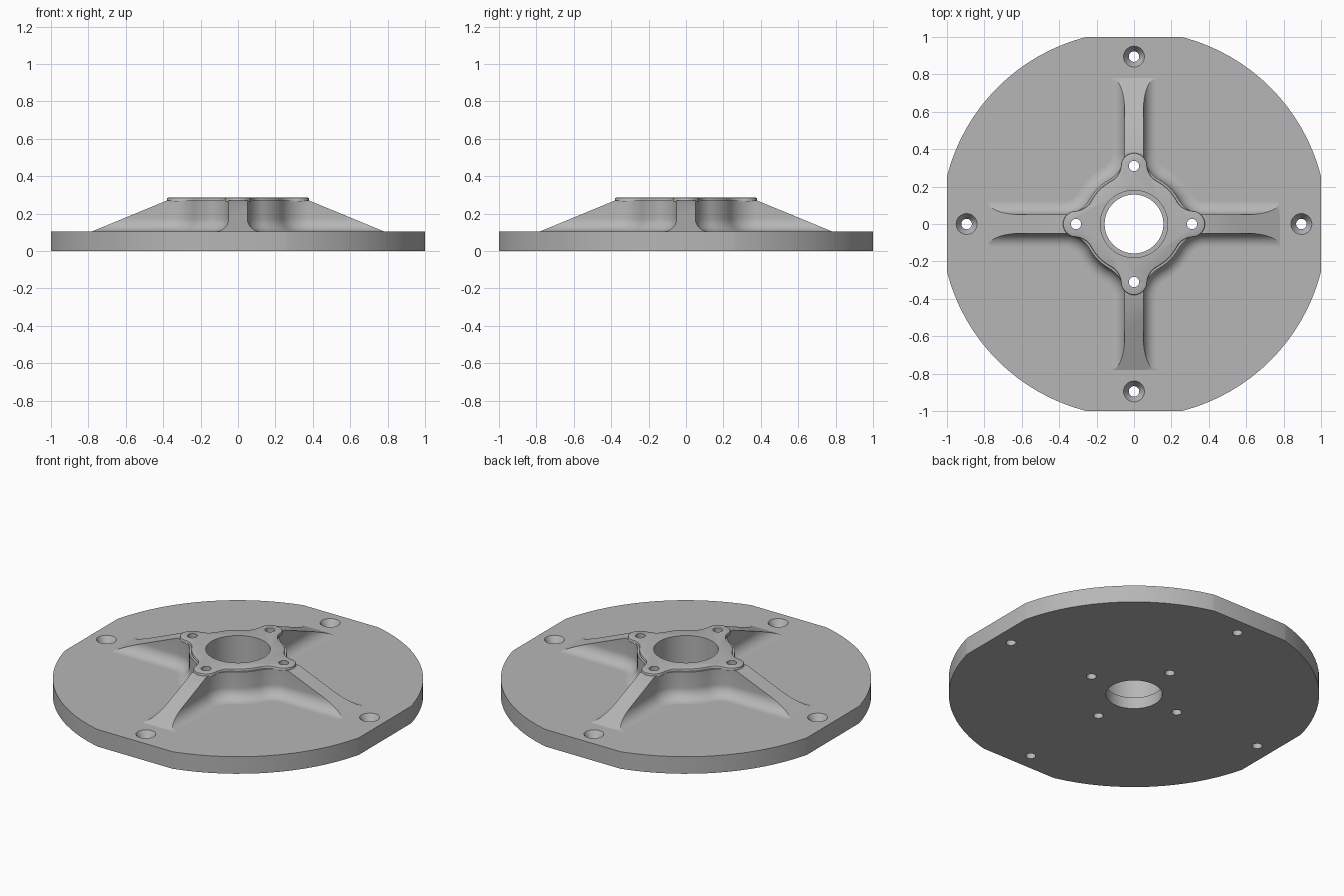
import bpy
import bmesh
from math import sin, cos, pi, tau, sqrt, atan2
from mathutils import Vector, Matrix

if "Cube" in bpy.data.objects:
    bpy.data.objects.remove(bpy.data.objects["Cube"])

grey = bpy.data.materials.new("machined_grey")
grey.use_nodes = True
colour = (0.47, 0.47, 0.47, 1)
grey.diffuse_color = colour
grey.node_tree.nodes["Principled BSDF"].inputs["Base Color"].default_value = colour

PLATE_TOP = 0.105
BODY_TOP = 0.27
HUB_TOP = 0.285
FILLET = 0.07
LOBE_AT, LOBE_R = 0.31, 0.07


def loft(bm, rings):
    """Skin a stack of equal closed rings and cap both ends."""
    rows = [[bm.verts.new(p) for p in ring] for ring in rings]
    n = len(rows[0])
    for a, b in zip(rows, rows[1:]):
        for i in range(n):
            j = (i + 1) % n
            bm.faces.new((a[i], a[j], b[j], b[i]))
    bm.faces.new(rows[0][::-1])
    bm.faces.new(rows[-1])


def lathe(bm, profile, at=(0, 0), steps=32):
    """Turn a (radius, z) profile about a vertical axis."""
    angles = [tau * i / steps for i in range(steps)]
    loft(bm, [[(at[0] + r * cos(a), at[1] + r * sin(a), z) for a in angles]
              for r, z in profile])


def trim(bm, point, normal):
    """Cut with the same plane on all four sides."""
    for k in range(4):
        turn = Matrix.Rotation(k * pi / 2, 3, 'Z')
        bmesh.ops.bisect_plane(bm, geom=bm.verts[:] + bm.edges[:] + bm.faces[:],
                               plane_co=turn @ Vector(point),
                               plane_no=turn @ Vector(normal), clear_outer=True)
        bmesh.ops.holes_fill(bm, edges=[e for e in bm.edges if e.is_boundary])


def make(name, bm):
    bmesh.ops.recalc_face_normals(bm, faces=bm.faces)
    mesh = bpy.data.meshes.new(name)
    bm.to_mesh(mesh)
    bm.free()
    mesh.materials.append(grey)
    ob = bpy.data.objects.new(name, mesh)
    bpy.context.collection.objects.link(ob)
    return ob


def arc(cx, cy, r, a0, a1, n, side=1):
    """Arc as (point, outward normal) pairs; side -1 is a concave arc."""
    out = []
    for i in range(n + 1):
        a = a0 + (a1 - a0) * i / n
        d = Vector((cos(a), sin(a)))
        out.append((Vector((cx, cy)) + d * r, d * side))
    return out


def four_fold(half):
    """Mirror a half quadrant about the diagonal and repeat it four times."""
    quadrant = half + [(p.yx, n.yx) for p, n in half[-2::-1]]
    return [(Matrix.Rotation(k * pi / 2, 2) @ p, Matrix.Rotation(k * pi / 2, 2) @ n)
            for k in range(4) for p, n in quadrant]


def ring(outline, offset, z):
    return [(*(p + n * offset), z) for p, n in outline]


# Round base plate with four flats
bm = bmesh.new()
lathe(bm, [(1.032, 0), (1.032, PLATE_TOP)], steps=96)
trim(bm, (1, 0, 0), (1, 0, 0))
base_plate = make("base_plate", bm)

# Hub body with four sloping ribs and a filleted foot
half_width, core, sweep = 0.05, 0.272, 0.16
py = half_width + sweep
px = sqrt((core + sweep) ** 2 - py ** 2)
tilt = atan2(py, px)
half = [(Vector((0.9 + (px - 0.9) * i / 8, half_width)), Vector((0, 1)))
        for i in range(8)]
half += arc(px, py, sweep, 1.5 * pi, pi + tilt, 12, -1)
half += arc(0, 0, core, tilt, pi / 4, 4)[1:]
body_outline = four_fold(half)
levels = [(FILLET, PLATE_TOP - 0.015)]
for i in range(11):
    a = pi / 2 * i / 10
    levels.append((FILLET * (1 - sin(a)), PLATE_TOP + FILLET * (1 - cos(a))))
levels.append((0, BODY_TOP))
bm = bmesh.new()
loft(bm, [ring(body_outline, d, z) for d, z in levels])
trim(bm, (0.38, 0, BODY_TOP), (BODY_TOP - PLATE_TOP, 0, 0.4))
ribbed_hub = make("ribbed_hub", bm)

# Thin mounting pad with four lobes
core, sweep = 0.26, 0.1
reach, gap = core + sweep, LOBE_R + sweep
px = (reach ** 2 + LOBE_AT ** 2 - gap ** 2) / (2 * LOBE_AT)
py = sqrt(reach ** 2 - px ** 2)
lobe_end = atan2(py, px - LOBE_AT)
tilt = atan2(py, px)
half = arc(LOBE_AT, 0, LOBE_R, 0, lobe_end, 10)
half += arc(px, py, sweep, pi + lobe_end, pi + tilt, 8, -1)[1:]
half += arc(0, 0, core, tilt, pi / 4, 4)[1:]
pad_outline = four_fold(half)
# The lobe tip is shared by neighbouring quadrants, so keep only one copy
size = len(pad_outline) // 4
pad_outline = [v for i, v in enumerate(pad_outline) if i % size != size - 1]
bm = bmesh.new()
loft(bm, [ring(pad_outline, d, z) for d, z in
          ((0, BODY_TOP - 0.005), (0, HUB_TOP - 0.006),
           (-0.002, HUB_TOP - 0.002), (-0.006, HUB_TOP))])
mounting_pad = make("mounting_pad", bm)

# Cutter: stepped centre bore, hub bolt holes, countersunk plate holes
bm = bmesh.new()
lathe(bm, [(0.157, -0.1), (0.157, 0.07), (0.18, 0.07), (0.18, 0.4)], steps=64)
for k in range(4):
    c, s = round(cos(k * pi / 2)), round(sin(k * pi / 2))
    lathe(bm, [(0.028, -0.1), (0.028, 0.4)], (LOBE_AT * c, LOBE_AT * s))
    lathe(bm, [(0.028, -0.1), (0.028, 0.06), (0.056, PLATE_TOP), (0.056, 0.2)],
          (0.895 * c, 0.895 * s))
cutter = make("hole_cutter", bm)
cutter.hide_render = True

# Drill every part, then smooth the curved surfaces
for ob in (base_plate, ribbed_hub, mounting_pad):
    drill = ob.modifiers.new("holes", 'BOOLEAN')
    drill.object = cutter
    drill.operation = 'DIFFERENCE'
    drill.solver = 'EXACT'
    bpy.context.view_layer.update()
    drilled = bpy.data.meshes.new_from_object(
        ob.evaluated_get(bpy.context.evaluated_depsgraph_get()))
    ob.modifiers.clear()
    ob.data = drilled
    bpy.ops.object.select_all(action='DESELECT')
    ob.select_set(True)
    bpy.context.view_layer.objects.active = ob
    bpy.ops.object.shade_smooth_by_angle(angle=pi / 6)
bpy.data.objects.remove(cutter)
